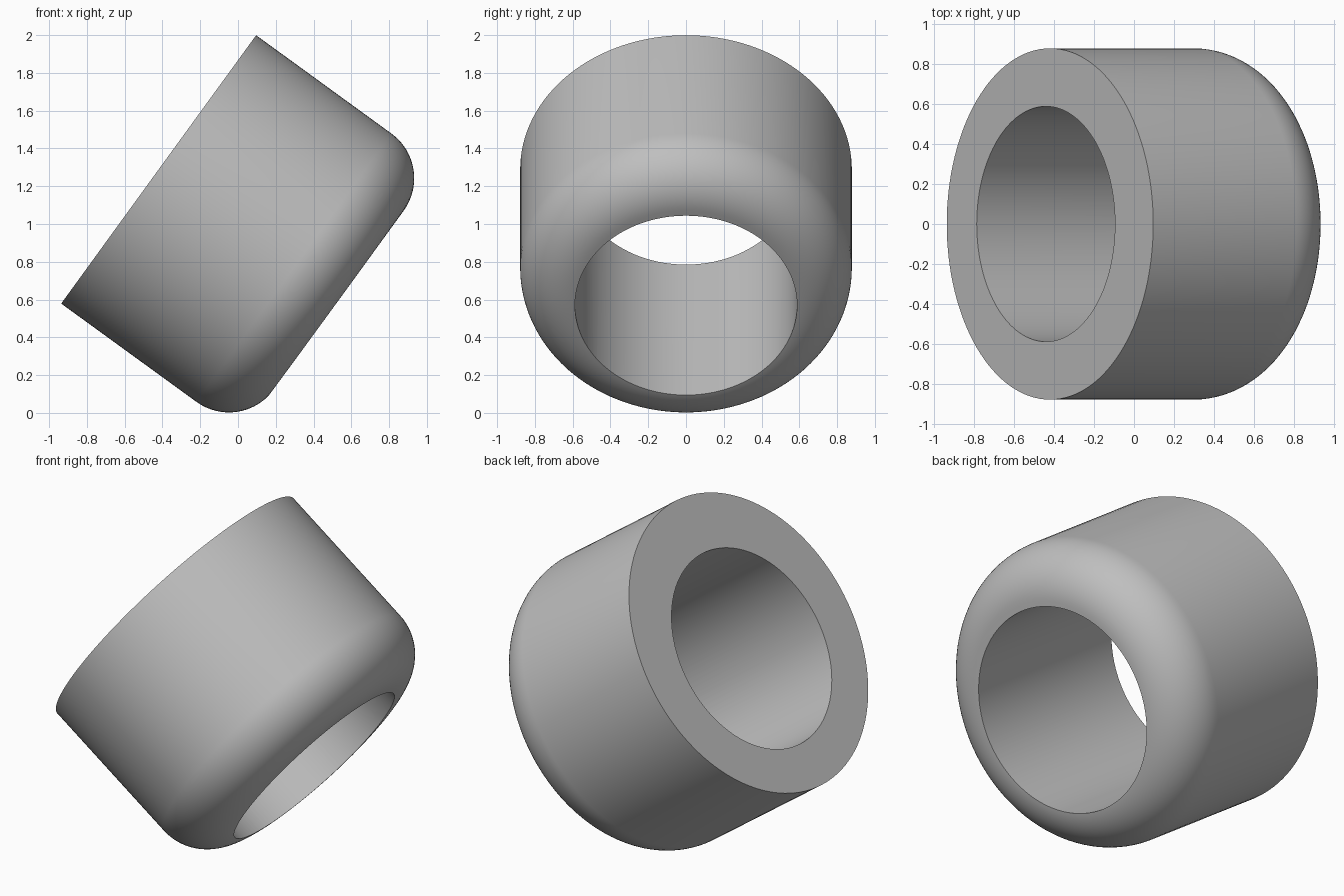
import bpy, bmesh
from math import radians
from mathutils import Matrix

cube = bpy.data.objects.get("Cube")
if cube:
    bpy.data.objects.remove(cube, do_unlink=True)

RADIUS, LENGTH, FILLET = 0.878, 1.178, 0.293
BORE, BORE_SHIFT = 0.588, 0.035
SEGMENTS = 128

# Tilt that points the rounded end down and to +x
PLACE = Matrix.Translation((-0.42, 0, 1.289)) @ Matrix.Rotation(radians(126), 4, 'Y')

grey = bpy.data.materials.new("plain grey")
grey.use_nodes = True
colour = (0.52, 0.52, 0.52, 1)
grey.diffuse_color = colour
grey.node_tree.nodes["Principled BSDF"].inputs["Base Color"].default_value = colour


def cylinder(name, radius, low, high, shift=0, fillet=0):
    """Cylinder along local z, optionally with a rounded far rim."""
    bm = bmesh.new()
    bmesh.ops.create_cone(bm, cap_ends=True, segments=SEGMENTS, radius1=radius, radius2=radius,
                          depth=high - low, matrix=Matrix.Translation((shift, 0, (low + high) / 2)))
    if fillet:
        rim = [e for e in bm.edges if all(abs(v.co.z - high) < 1e-4 for v in e.verts)]
        bmesh.ops.bevel(bm, geom=rim, offset=fillet, segments=20, profile=0.5, affect='EDGES')
    mesh = bpy.data.meshes.new(name)
    bm.to_mesh(mesh)
    bm.free()
    mesh.materials.append(grey)
    obj = bpy.data.objects.new(name, mesh)
    obj.matrix_world = PLACE
    bpy.context.collection.objects.link(obj)
    return obj


# Thick ring with one rounded rim
ring = cylinder("rounded_ring", RADIUS, 0, LENGTH, fillet=FILLET)

# Slightly off-centre through hole
cutter = cylinder("bore_cutter", BORE, -0.2, LENGTH + 0.2, shift=BORE_SHIFT)
cutter.hide_render = True
bore = ring.modifiers.new("bore", 'BOOLEAN')
bore.operation = 'DIFFERENCE'
bore.solver = 'EXACT'
bore.object = cutter

bpy.ops.object.select_all(action='DESELECT')
bpy.context.view_layer.objects.active = ring
ring.select_set(True)
bpy.ops.object.modifier_apply(modifier=bore.name)
bpy.data.objects.remove(cutter, do_unlink=True)

bpy.ops.object.shade_smooth_by_angle(angle=radians(30))
